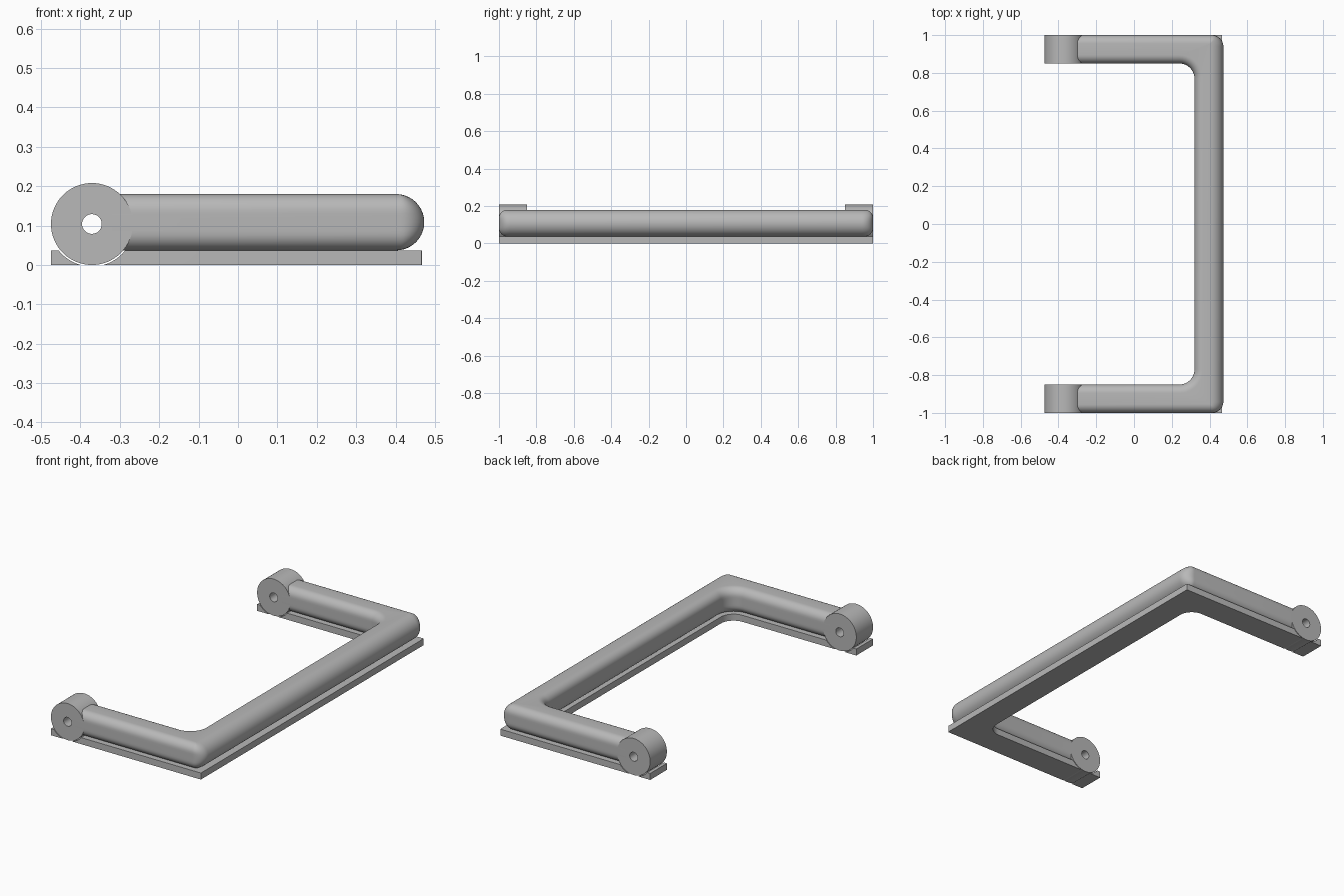
import bpy
import bmesh
from math import sin, cos, pi, sqrt

cube = bpy.data.objects.get("Cube")
if cube:
    bpy.data.objects.remove(cube, do_unlink=True)

grey = bpy.data.materials.new("plain_grey")
grey.use_nodes = True
grey.diffuse_color = (0.48, 0.48, 0.48, 1)
grey.node_tree.nodes["Principled BSDF"].inputs["Base Color"].default_value = grey.diffuse_color


def loft(name, rings, ring_loop=False):
    """Join closed rings of points; cap the ends or join last ring to first."""
    bm = bmesh.new()
    rows = [[bm.verts.new(p) for p in ring] for ring in rings]
    count = len(rows[0])
    pairs = list(zip(rows, rows[1:]))
    if ring_loop:
        pairs.append((rows[-1], rows[0]))
    else:
        bm.faces.new(rows[0])
        bm.faces.new(rows[-1])
    for a, b in pairs:
        for i in range(count):
            j = (i + 1) % count
            bm.faces.new((a[i], a[j], b[j], b[i]))
    bmesh.ops.recalc_face_normals(bm, faces=bm.faces)
    mesh = bpy.data.meshes.new(name)
    bm.to_mesh(mesh)
    bm.free()
    mesh.materials.append(grey)
    obj = bpy.data.objects.new(name, mesh)
    bpy.context.collection.objects.link(obj)
    return obj


def activate(obj):
    bpy.ops.object.select_all(action='DESELECT')
    obj.select_set(True)
    bpy.context.view_layer.objects.active = obj


def smooth(obj):
    activate(obj)
    bpy.ops.object.shade_smooth_by_angle(angle=pi / 6)


INNER_X, INNER_Y, INNER_R = 0.32, 0.85, 0.08
STEPS = 10


def u_outline(z, start, end, corner, out_x=0, out_y=0, inner=0):
    """U-shaped plan with rounded corners, inset by the given amounts."""
    def arc(cx, cy, rx, ry):
        angles = [pi / 2 * (1 - k / STEPS) for k in range(STEPS + 1)]
        return [(cx + rx * cos(a), cy + ry * sin(a)) for a in angles]

    rx, ry = max(corner - out_x, 0.002), max(corner - out_y, 0.002)
    ox, oy = end - out_x, 1 - out_y
    r = INNER_R + inner
    outer = [(start, oy)] + arc(ox - rx, oy - ry, rx, ry)
    inside = [(start, INNER_Y + inner)] + arc(INNER_X - INNER_R, INNER_Y - INNER_R, r, r)
    outer += [(x, -y) for x, y in reversed(outer)]
    inside += [(x, -y) for x, y in reversed(inside)]
    return [(x, y, z) for x, y in outer + inside[::-1]]


def fillet(h, r):
    return r - sqrt(max(r * r - (r - h) ** 2, 0)) if h < r else 0


# Rounded handle bar, stacked from inset outlines
BASE_TOP, BAR_TOP = 0.037, 0.18
half = (BAR_TOP - BASE_TOP) / 2
layers = []
for k in range(21):
    rise = half * (1 - cos(pi * k / 20))
    h = min(rise, 2 * half - rise)
    edge = fillet(h, 0.045)
    layers.append(u_outline(BASE_TOP + rise, -0.32, 0.473, 0.06,
                            fillet(h, half), edge, edge))
smooth(loft("handle_bar", layers))


# Pivot hubs with through holes
HUB_X, HUB_Z, HUB_R, HOLE_R = -0.371, 0.104, 0.104, 0.025


def circle(y, r, n=64):
    return [(HUB_X + r * cos(2 * pi * i / n), y, HUB_Z + r * sin(2 * pi * i / n))
            for i in range(n)]


for side, name in ((1, "back_hub"), (-1, "front_hub")):
    a, b = side * INNER_Y, side
    smooth(loft(name, [circle(a, HUB_R), circle(b, HUB_R),
                       circle(b, HOLE_R), circle(a, HOLE_R)], ring_loop=True))

# Flat base plate, hollowed under the hubs
plate = loft("base_plate", [u_outline(z, -0.475, 0.467, 0) for z in (0, BASE_TOP)])
cutter = loft("hub_clearance", [circle(y, HUB_R + 0.004) for y in (-1.1, 1.1)])
cutter.hide_render = True
cut = plate.modifiers.new("clearance", 'BOOLEAN')
cut.operation = 'DIFFERENCE'
cut.solver = 'EXACT'
cut.object = cutter
activate(plate)
bpy.ops.object.modifier_apply(modifier=cut.name)
bpy.data.objects.remove(cutter, do_unlink=True)
smooth(plate)
